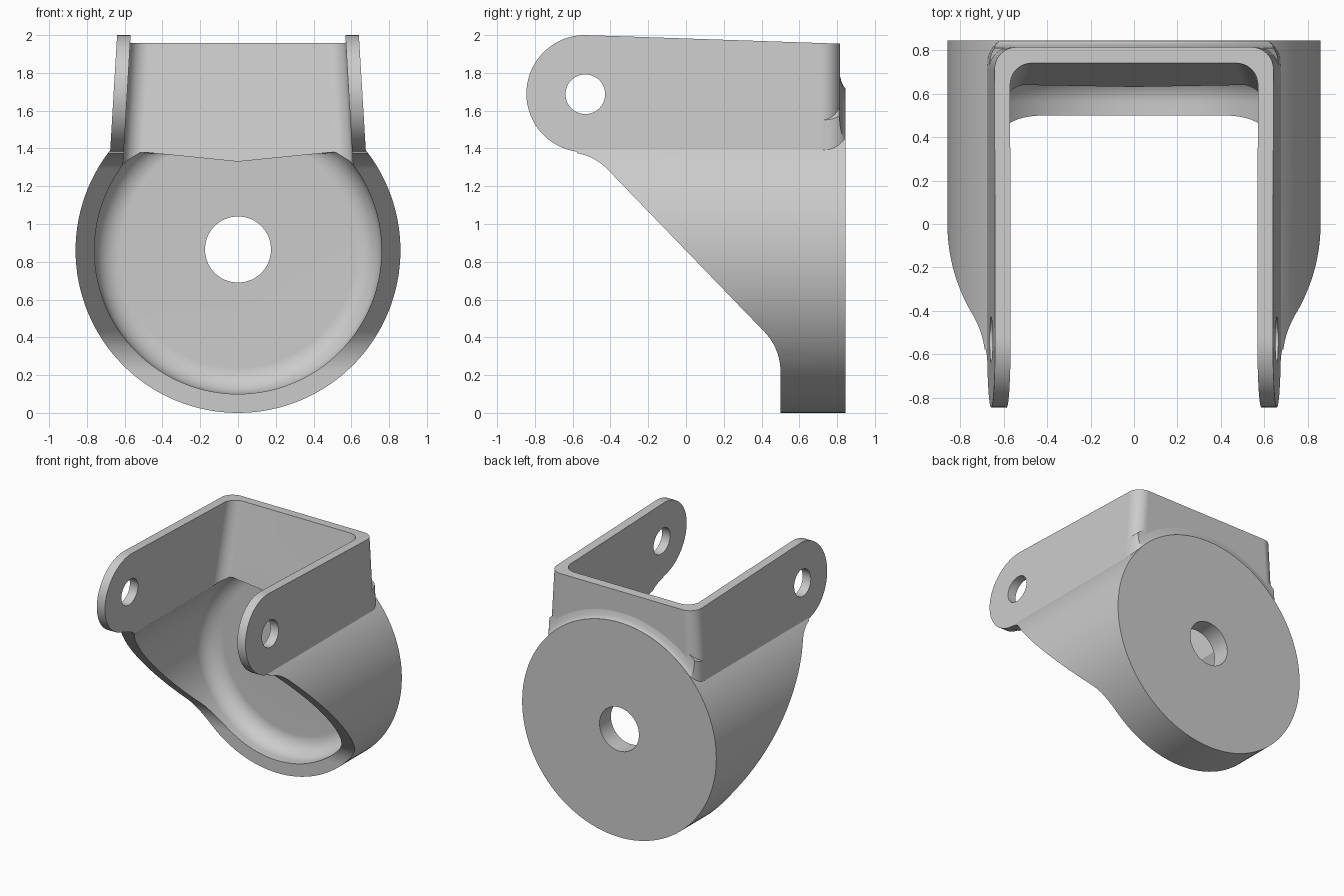
import bpy, bmesh, math
from math import sin, cos, pi, radians

if "Cube" in bpy.data.objects:
    bpy.data.objects.remove(bpy.data.objects["Cube"])

ZC = 0.86  # height of the round cup axis


def make(name, verts, faces):
    me = bpy.data.meshes.new(name)
    bm = bmesh.new()
    vs = [bm.verts.new(v) for v in verts]
    for f in faces:
        bm.faces.new([vs[i] for i in f])
    bmesh.ops.recalc_face_normals(bm, faces=bm.faces)
    bm.to_mesh(me)
    bm.free()
    ob = bpy.data.objects.new(name, me)
    bpy.context.collection.objects.link(ob)
    return ob


def loft(name, a, b):
    """Solid between two matching closed loops."""
    n = len(a)
    faces = [list(range(n)), list(range(n, 2 * n))]
    faces += [[i, (i + 1) % n, n + (i + 1) % n, n + i] for i in range(n)]
    return make(name, a + b, faces)


def lathe(name, prof, cy=0, cz=ZC, n=128, limit=None):
    """Revolve (y, r) points about an axis along y, closing both ends."""
    def pt(y, r, t):
        x, z = r * cos(t), cz + r * sin(t)
        return (x, y, min(z, limit(x)) if limit else z)
    verts = [pt(y, r, 2 * pi * i / n) for y, r in prof for i in range(n)]
    faces = [[k * n + i, k * n + (i + 1) % n, (k + 1) * n + (i + 1) % n, (k + 1) * n + i]
             for k in range(len(prof) - 1) for i in range(n)]
    for k, y in ((0, prof[0][0]), (len(prof) - 1, prof[-1][0])):
        c = len(verts)
        verts.append((0, y, cz))
        faces += [[c, k * n + i, k * n + (i + 1) % n] for i in range(n)]
    return make(name, verts, faces)


def channel(name, front, low, high, r):
    """Tapered block with rounded rear corners; low/high = (half width, back y, z)."""
    def loop(h, back, z):
        right = [(h - r + r * cos(t), back - r + r * sin(t), z)
                 for t in [radians(9 * i) for i in range(11)]]
        left = [(-x, y, z) for x, y, z in reversed(right)]
        return [(h, front, z)] + right + left + [(-h, front, z)]
    return loft(name, loop(*low), loop(*high))


def boolean(ob, tool, op):
    m = ob.modifiers.new("bool", 'BOOLEAN')
    m.object, m.operation, m.solver = tool, op, 'EXACT'
    bpy.context.view_layer.objects.active = ob
    bpy.ops.object.modifier_apply(modifier=m.name)
    bpy.data.objects.remove(tool)


def arc(cy, cz, r, a0, a1, n):
    return [(cy + r * cos(radians(a0 + (a1 - a0) * i / n)),
             cz + r * sin(radians(a0 + (a1 - a0) * i / n))) for i in range(n + 1)]


# Outer form: round cup plus tapered upper channel
bracket = lathe("swivel_bracket", [(-1, .86), (.845, .86)])
boolean(bracket, channel("upper_block", -1.02, (.688, .815, 1.2), (.628, .815, 2.2), .1), 'UNION')

# Blend between the rear disc and the upper wall
blend = lathe("disc_blend", [(.7, .96), (.811, .96), (.816, .92), (.825, .887),
                             (.834, .869), (.844, .859)])
boolean(blend, channel("blend_limit", .4, (.686, .87, 1.21), (.6272, .87, 2.19), .13), 'INTERSECT')
boolean(bracket, blend, 'UNION')

# Inner hollow: filleted round pocket under a brow, and the sloped channel above
fillet = [(.56 + .14 * sin(radians(a)), .62 + .14 * cos(radians(a))) for a in range(0, 91, 10)]
boolean(bracket, lathe("pocket", [(-1.1, .76)] + fillet,
                       limit=lambda x: 1.33 + .1 * abs(x)), 'DIFFERENCE')
boolean(bracket, channel("channel_hollow", -1.12, (.615, .609, 1.2), (.557, .784, 2.2), .1), 'DIFFERENCE')

# Side silhouette: rounded lugs, diagonal edge, low rim
side = arc(-.535, 1.69, .31, 88, 262, 40)
side += arc(-.63, 1.08, .30, 80, 45, 8)
side += arc(.20, .22, .30, 45, 0, 10)
side += [(.5, -.1), (.95, -.1), (.95, 1.95)]
boolean(bracket, loft("side_shape", [(-1.2, y, z) for y, z in side],
                      [(1.2, y, z) for y, z in side]), 'INTERSECT')

# Axle hole in the rear plate
boolean(bracket, lathe("plate_hole", [(.3, .175), (1.1, .175)], cz=.865, n=64), 'DIFFERENCE')

# Pin holes through both lugs
pin = [(y, z) for y, z in arc(-.533, 1.687, .105, 0, 360, 48)[:-1]]
boolean(bracket, loft("pin_hole", [(-1.3, y, z) for y, z in pin],
                      [(1.3, y, z) for y, z in pin]), 'DIFFERENCE')

# Smooth shading with crisp edges
bpy.ops.object.select_all(action='DESELECT')
bracket.select_set(True)
bpy.context.view_layer.objects.active = bracket
bpy.ops.object.shade_smooth_by_angle(angle=radians(30))
wn = bracket.modifiers.new("weighted", 'WEIGHTED_NORMAL')
wn.keep_sharp = True
